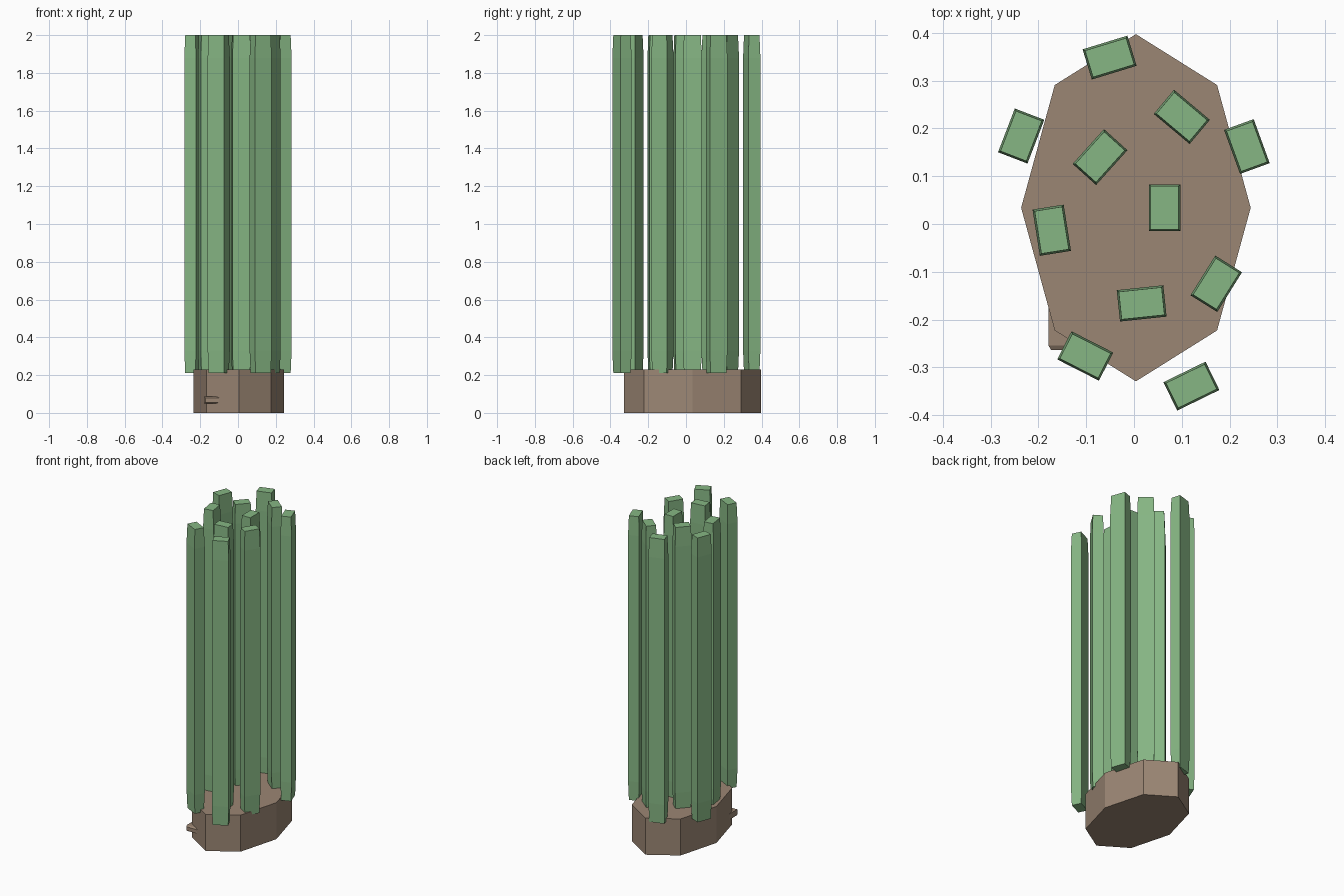
import bpy
import bmesh
from math import radians
from mathutils import Matrix, Vector

old = bpy.data.objects.get("Cube")
if old:
    bpy.data.objects.remove(old, do_unlink=True)


def make_material(name, color):
    mat = bpy.data.materials.new(name)
    mat.use_nodes = True
    mat.diffuse_color = color
    mat.node_tree.nodes["Principled BSDF"].inputs["Base Color"].default_value = color
    return mat


def add_object(name, bm, mat):
    bmesh.ops.recalc_face_normals(bm, faces=bm.faces)
    mesh = bpy.data.meshes.new(name)
    bm.to_mesh(mesh)
    bm.free()
    mesh.materials.append(mat)
    obj = bpy.data.objects.new(name, mesh)
    bpy.context.collection.objects.link(obj)
    return obj


def loft_box(sections):
    """Rectangular sections (half length, half width, height) joined and capped."""
    bm = bmesh.new()
    rings = [[bm.verts.new((sx * a, sy * b, z))
              for sx, sy in ((-1, -1), (1, -1), (1, 1), (-1, 1))]
             for a, b, z in sections]
    for low, high in zip(rings, rings[1:]):
        for i in range(4):
            j = (i + 1) % 4
            bm.faces.new((low[i], low[j], high[j], high[i]))
    bm.faces.new(rings[0][::-1])
    bm.faces.new(rings[-1])
    return bm


green = make_material("stalk green", (0.24, 0.47, 0.23, 1))
brown = make_material("earth brown", (0.33, 0.24, 0.175, 1))

# Eight-sided oval base
bm = bmesh.new()
bmesh.ops.create_cone(bm, cap_ends=True, segments=8, radius1=1, radius2=1, depth=1,
                      matrix=Matrix.Translation((0.004, 0.034, 0.115))
                      @ Matrix.Diagonal((0.24, 0.363, 0.23, 1)))
add_object("base", bm, brown)

# Short stub on the front right corner of the base, tapered at its tip
bm = loft_box([(0.042, 0.018, 0), (0.042, 0.018, 0.1), (0.036, 0.012, 0.11)])
bm.transform(Matrix.Translation((-0.137, -0.154, 0.068)) @ Matrix.Rotation(radians(90), 4, "X"))
add_object("base_stub", bm, brown)

# Upright stalks: x, y and turn of each one
stalks = [
    (-0.051, 0.348, 17), (-0.236, 0.184, 69), (-0.071, 0.140, 48), (0.100, 0.224, -40),
    (0.236, 0.162, -70), (0.064, 0.034, 90), (-0.172, -0.013, -81), (0.172, -0.125, 58),
    (0.016, -0.166, 6), (-0.102, -0.276, -27), (0.120, -0.339, 26),
]
for number, (x, y, turn) in enumerate(stalks, 1):
    bm = loft_box([(0.045, 0.029, 0.21), (0.049, 0.033, 0.33),
                   (0.049, 0.033, 1.88), (0.045, 0.029, 2.0)])
    bm.transform(Matrix.Translation(Vector((x, y, 0))) @ Matrix.Rotation(radians(turn), 4, "Z"))
    add_object(f"stalk_{number}", bm, green)
